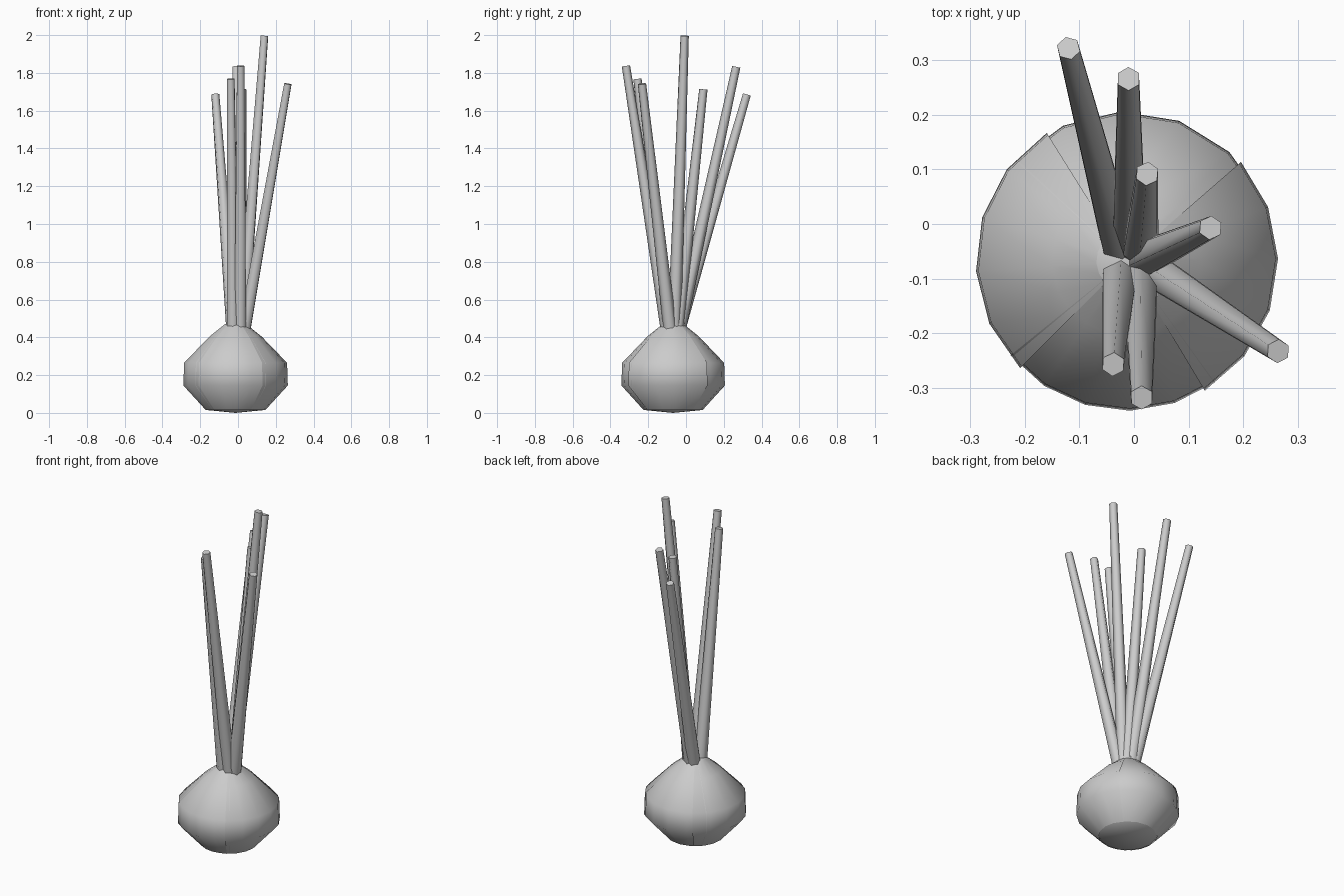
import bpy, bmesh
from math import radians, cos, sin
from mathutils import Vector

if "Cube" in bpy.data.objects:
    bpy.data.objects.remove(bpy.data.objects["Cube"])

CX, CY = -0.013, -0.068
PROFILE = [(0.155, 0.015), (0.272, 0.145), (0.268, 0.265), (0.135, 0.405), (0.055, 0.47)]


def finish(bm, name, angle):
    bmesh.ops.recalc_face_normals(bm, faces=bm.faces)
    me = bpy.data.meshes.new(name)
    bm.to_mesh(me)
    bm.free()
    ob = bpy.data.objects.new(name, me)
    bpy.context.collection.objects.link(ob)
    bpy.ops.object.select_all(action='DESELECT')
    ob.select_set(True)
    bpy.context.view_layer.objects.active = ob
    bpy.ops.object.shade_smooth_by_angle(angle=radians(angle))
    return ob


def lathe(name, start, end, segs, scale, closed=False):
    """Sweep the bulb profile between two angles; closed adds end caps."""
    bm = bmesh.new()
    count = segs if closed else segs + 1
    cols = []
    for i in range(count):
        a = radians(start + (end - start) * i / segs)
        cols.append([bm.verts.new((CX + r * scale * cos(a), CY + r * scale * sin(a), z))
                     for r, z in PROFILE])
    for i in range(segs):
        p, q = cols[i], cols[(i + 1) % count]
        for j in range(len(PROFILE) - 1):
            bm.faces.new((p[j], q[j], q[j + 1], p[j + 1]))
    if closed:
        for j, z in ((0, 0.0), (-1, 0.475)):
            tip = bm.verts.new((CX, CY, z))
            for i in range(segs):
                bm.faces.new((cols[i][j], cols[(i + 1) % count][j], tip))
    return finish(bm, name, 60)


# Bulb core and its overlapping outer scales
lathe("bulb_core", 0, 360, 16, 0.985, closed=True)
for k, (start, end) in enumerate([(24, 138), (122, 225), (219, 306), (301, 401)]):
    lathe(f"bulb_scale_{k + 1}", start, end, 5, 1.018 if k % 2 else 1.008)

# Tapered six-sided leaf stalks: base xy, tip xyz
STALKS = [
    ((-0.028, -0.035), (-0.120, 0.322, 1.685)),
    ((-0.008, -0.035), (-0.010, 0.266, 1.832)),
    ((0.012, -0.045), (0.024, 0.092, 1.713)),
    ((0.022, -0.062), (0.140, -0.007, 1.996)),
    ((0.036, -0.085), (0.264, -0.233, 1.742)),
    ((0.012, -0.100), (0.014, -0.318, 1.837)),
    ((-0.026, -0.100), (-0.038, -0.257, 1.768)),
]
for k, ((bx, by), tip) in enumerate(STALKS):
    base, tip = Vector((bx, by, 0.45)), Vector(tip)
    axis = tip - base
    bm = bmesh.new()
    bmesh.ops.create_cone(bm, cap_ends=True, segments=6, radius1=0.036,
                          radius2=0.022, depth=axis.length)
    bm.transform(axis.to_track_quat('Z', 'Y').to_matrix().to_4x4())
    bmesh.ops.translate(bm, verts=bm.verts, vec=(base + tip) / 2)
    finish(bm, f"leaf_stalk_{k + 1}", 70)
